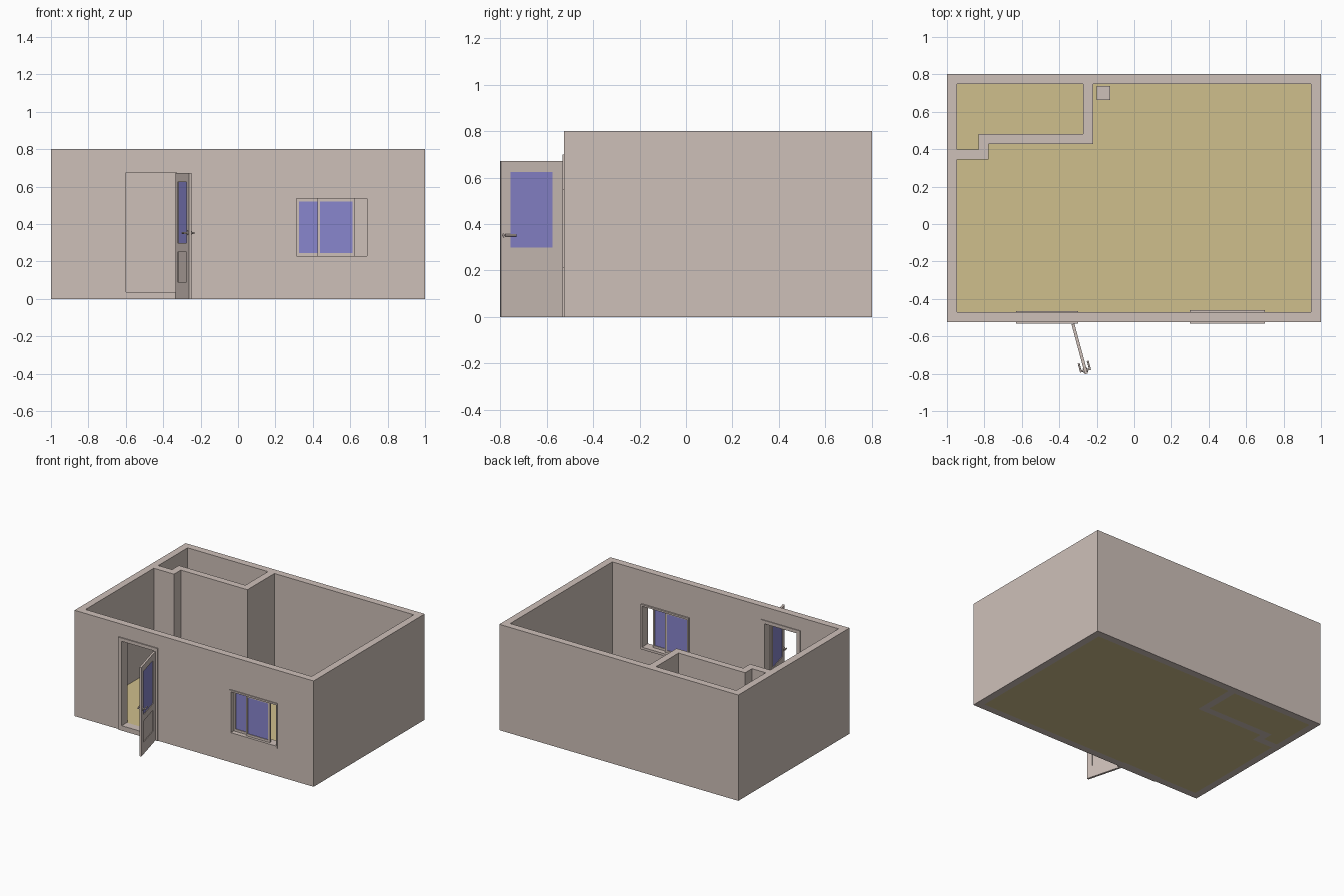
import bpy, bmesh, math
from mathutils import Matrix, Vector

if "Cube" in bpy.data.objects:
    bpy.data.objects.remove(bpy.data.objects["Cube"])


def material(name, rgb):
    m = bpy.data.materials.new(name)
    m.diffuse_color = (*rgb, 1)
    m.use_nodes = True
    m.node_tree.nodes["Principled BSDF"].inputs["Base Color"].default_value = m.diffuse_color
    return m


PLASTER = material("warm_plaster", (0.617, 0.527, 0.485))
FLOOR = material("sand_floor", (0.624, 0.521, 0.262))
GLASS = material("blue_glass", (0.250, 0.238, 0.617))


def finish(name, bm, mat):
    bmesh.ops.recalc_face_normals(bm, faces=bm.faces)
    me = bpy.data.meshes.new(name)
    bm.to_mesh(me)
    bm.free()
    me.materials.append(mat)
    ob = bpy.data.objects.new(name, me)
    bpy.context.collection.objects.link(ob)
    return ob


def box(name, x, y, z, mat=PLASTER):
    bm = bmesh.new()
    size = (x[1] - x[0], y[1] - y[0], z[1] - z[0])
    mid = Vector((sum(x) / 2, sum(y) / 2, sum(z) / 2))
    bmesh.ops.create_cube(bm, size=1, matrix=Matrix.Translation(mid) @ Matrix.Diagonal((*size, 1)))
    return finish(name, bm, mat)


def ring(name, outer, inner, y):
    """Rectangular frame in the xz plane; rectangles are x0, x1, z0, z1."""
    bm = bmesh.new()
    loops = []
    for r in (outer, inner):
        for yy in y:
            loops.append([bm.verts.new((r[i], yy, r[j])) for i, j in ((0, 2), (1, 2), (1, 3), (0, 3))])
    of, ob, nf, nb = loops
    for a, b in ((of, nf), (nf, nb), (nb, ob), (ob, of)):
        for i in range(4):
            k = (i + 1) % 4
            bm.faces.new((a[i], a[k], b[k], b[i]))
    return finish(name, bm, PLASTER)


def cut(ob, *cutters):
    bpy.context.view_layer.objects.active = ob
    for c in cutters:
        c.hide_render = True
        m = ob.modifiers.new("cut", 'BOOLEAN')
        m.operation = 'DIFFERENCE'
        m.solver = 'EXACT'
        m.object = c
        bpy.ops.object.modifier_apply(modifier=m.name)
        bpy.data.objects.remove(c)


T = 0.054                    # wall thickness
YF, YB, H = -0.525, 0.803, 0.8
FZ = 0.037                   # floor top

# Outer walls with door and window openings
walls = box("outer_walls", (-1, 1), (YF, YB), (0, H))
cut(walls,
    box("room_cutter", (-1 + T, 1 - T), (YF + T, YB - T), (-0.1, 1)),
    box("door_cutter", (-0.615, -0.315), (YF - 0.1, YF + 0.1), (0.02, 0.69)),
    box("window_cutter", (0.308, 0.692), (YF - 0.1, YF + 0.1), (0.22, 0.54)))

# Floor slab
box("floor", (-1 + T, 1 - T), (YF + T, YB - T), (0, FZ), FLOOR)

# Stepped inner wall, extruded from its plan
plan = [(-1 + T, 0.345), (-0.777, 0.345), (-0.777, 0.427), (-0.22, 0.427), (-0.22, YB - T),
        (-0.274, YB - T), (-0.274, 0.48), (-0.831, 0.48), (-0.831, 0.399), (-1 + T, 0.399)]
bm = bmesh.new()
face = bm.faces.new([bm.verts.new((x, y, -0.0005)) for x, y in plan])
up = bmesh.ops.extrude_face_region(bm, geom=[face])
bmesh.ops.translate(bm, vec=(0, 0, H), verts=[v for v in up["geom"] if isinstance(v, bmesh.types.BMVert)])
bmesh.ops.translate(bm, vec=(0, 0, 0.0005), verts=bm.verts)
cutter_free = finish("inner_wall", bm, PLASTER)
# Keep the slab out of the inner wall so both show from below
floor = bpy.data.objects["floor"]
dup = cutter_free.copy()
dup.data = cutter_free.data.copy()
bpy.context.collection.objects.link(dup)
for v in dup.data.vertices:
    v.co.z = -0.1 if v.co.z < 0.1 else 1
cut(floor, dup)

# Small block on the floor
box("floor_block", (-0.2, -0.128), (0.663, 0.738), (FZ, 0.07))

# Door frame with threshold
ring("door_frame", (-0.63, -0.30, 0, 0.70), (-0.60, -0.33, FZ, 0.675), (YF - 0.008, YF + T + 0.006))

# Sliding window: frame and two sashes pushed to the left
ring("window_frame", (0.30, 0.70, 0.21, 0.55), (0.312, 0.69, 0.228, 0.537), (YF - 0.007, YF + T + 0.012))
for tag, x0, y0 in (("front", 0.425, -0.512), ("rear", 0.312, -0.496)):
    x1 = x0 + 0.2
    ring("window_sash_" + tag, (x0, x1, 0.228, 0.537), (x0 + 0.014, x1 - 0.014, 0.245, 0.52), (y0, y0 + 0.014))
    box("window_glass_" + tag, (x0 + 0.014, x1 - 0.014), (y0 + 0.005, y0 + 0.009), (0.245, 0.52), GLASS)

# Open door, built along local x from its hinge and then swung
L, W = 0.276, 0.008
px = (0.045, 0.232)
leaf = box("door_leaf", (0, L), (-W, W), (0, 0.672))
cut(leaf, box("glass_cutter", px, (-0.1, 0.1), (0.298, 0.625)),
    box("panel_cutter", px, (-0.1, 0.1), (0.09, 0.25)))
parts = [leaf,
         box("door_glass", px, (-0.003, 0.003), (0.298, 0.625), GLASS),
         box("door_panel", px, (-0.004, 0.004), (0.09, 0.25))]


def rod(name, a, b, r):
    a, b = Vector(a), Vector(b)
    bm = bmesh.new()
    rot = (b - a).to_track_quat('Z', 'Y').to_matrix().to_4x4()
    bmesh.ops.create_cone(bm, cap_ends=True, segments=16, radius1=r, radius2=r, depth=(b - a).length,
                          matrix=Matrix.Translation((a + b) / 2) @ rot)
    ob = finish(name, bm, PLASTER)
    bpy.context.view_layer.objects.active = ob
    ob.select_set(True)
    bpy.ops.object.shade_smooth_by_angle()
    ob.select_set(False)
    return ob


# Lever handles on both faces
hx, hz = 0.256, 0.352
for tag, s in (("inside", -1), ("outside", 1)):
    parts += [rod("handle_rose_" + tag, (hx, s * W, hz), (hx, s * (W + 0.004), hz), 0.012),
              rod("handle_spindle_" + tag, (hx, s * W, hz), (hx, s * 0.028, hz), 0.005),
              rod("handle_lever_" + tag, (hx + 0.005, s * 0.025, hz), (hx - 0.045, s * 0.025, hz), 0.005)]
swing = Matrix.Translation((-0.327, -0.534, 0)) @ Matrix.Rotation(math.radians(-75), 4, 'Z')
for p in parts:
    p.data.transform(swing)
